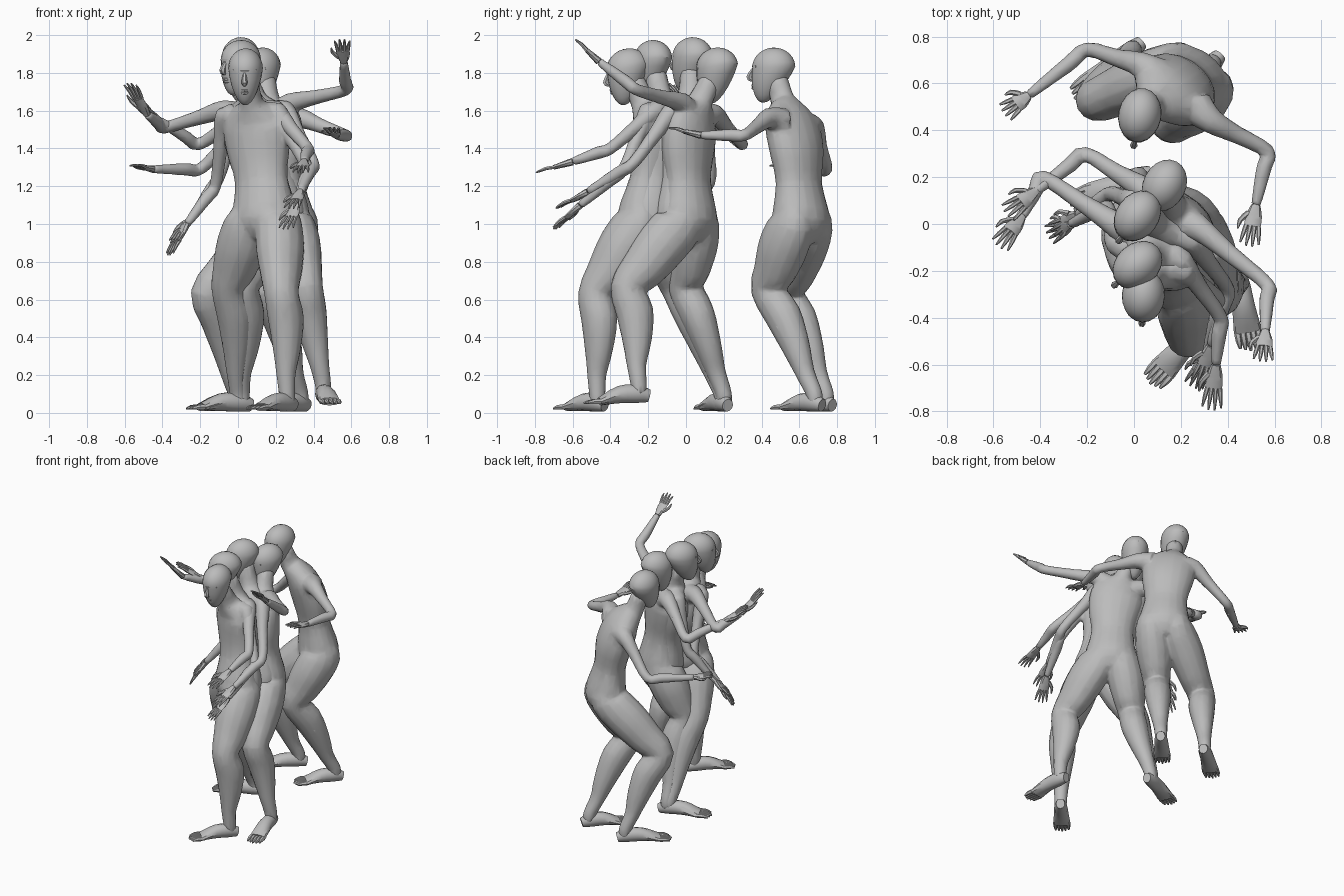
import bpy, bmesh, math
from mathutils import Vector as V, Matrix

cube = bpy.data.objects.get("Cube")
if cube:
    bpy.data.objects.remove(cube)

CLAY = bpy.data.materials.new("clay_grey")
CLAY.use_nodes = True
COLOUR = (0.5, 0.5, 0.5, 1)
CLAY.diffuse_color = COLOUR
CLAY.node_tree.nodes["Principled BSDF"].inputs["Base Color"].default_value = COLOUR
UP = V((0, 0, 1))


def finish(name, bm):
    bmesh.ops.recalc_face_normals(bm, faces=bm.faces)
    mesh = bpy.data.meshes.new(name)
    bm.to_mesh(mesh)
    bm.free()
    mesh.materials.append(CLAY)
    obj = bpy.data.objects.new(name, mesh)
    bpy.context.collection.objects.link(obj)
    bpy.ops.object.select_all(action="DESELECT")
    obj.select_set(True)
    bpy.context.view_layer.objects.active = obj
    bpy.ops.object.shade_smooth_by_angle(angle=math.radians(35))
    return obj


def fuse(obj):
    """Melt overlapping limbs into one skin and reduce it to broad facets."""
    skin = obj.modifiers.new("skin", "REMESH")
    skin.mode = "VOXEL"
    skin.voxel_size = 0.01
    skin.use_smooth_shade = True
    relax = obj.modifiers.new("relax", "SMOOTH")
    relax.iterations = 4
    facets = obj.modifiers.new("facets", "DECIMATE")
    facets.ratio = 0.1


def spline(a, b, c, d, t):
    """Smooth step from b to c."""
    return b + (c - a) * t / 2 + (a * 2 - b * 5 + c * 4 - d) * t**2 / 2 + (b * 3 - a - c * 3 + d) * t**3 / 2


def tube(bm, points, radii, side, sides=12, steps=3):
    """Loft oval rings along a smooth path; radii are (across, deep)."""
    sizes = [V(r) if isinstance(r, tuple) else V((r, r)) for r in radii]
    path = []
    last = len(points) - 1
    for i in range(last):
        ids = [max(i - 1, 0), i, i + 1, min(i + 2, last)]
        for k in range(steps):
            path.append([spline(*[src[j] for j in ids], k / steps) for src in (points, sizes)])
    path.append([points[-1], sizes[-1]])
    rings = []
    for i, (p, r) in enumerate(path):
        t = (path[min(i + 1, len(path) - 1)][0] - path[max(i - 1, 0)][0]).normalized()
        u = (side - t * side.dot(t)).normalized()
        w = t.cross(u)
        angles = [math.tau * k / sides for k in range(sides)]
        rings.append([bm.verts.new(p + u * r.x * math.cos(a) + w * r.y * math.sin(a)) for a in angles])
    for a, b in zip(rings, rings[1:]):
        for k in range(sides):
            n = (k + 1) % sides
            bm.faces.new((a[k], a[n], b[n], b[k]))
    bm.faces.new(rings[0])
    bm.faces.new(rings[-1])


def make_head(name, centre, face):
    # Cranium and jaw, shaped from one ball
    bm = bmesh.new()
    bmesh.ops.create_uvsphere(bm, u_segments=20, v_segments=14, radius=1)
    for v in bm.verts:
        x, y, z = v.co
        low = max(0, -z)
        v.co = (x * 0.092 * (1 - 0.2 * low), y * 0.116 * (1 - 0.25 * low) - 0.065 * low,
                z * (0.185 if z < 0 else 0.104))
    # Nose, lips and brow
    side = V((1, 0, 0))
    tube(bm, [V((0, -0.108, 0.0)), V((0, -0.135, -0.045)), V((0, -0.118, -0.065))],
         [0.008, 0.016, 0.008], side, 6)
    for z in (-0.092, -0.106):
        tube(bm, [V((x, -0.117 + abs(x) * 0.5, z)) for x in (-0.03, 0, 0.03)],
             [0.004, 0.009, 0.004], UP, 6)
    tube(bm, [V((x, -0.106 + abs(x) * 0.4, 0.008)) for x in (-0.06, 0, 0.06)],
         [0.006, 0.012, 0.006], UP, 6)
    back = -face.normalized()
    right = back.cross(UP).normalized()
    turn = Matrix((right, back, right.cross(back))).transposed().to_4x4()
    bm.transform(Matrix.Translation(centre) @ turn)
    finish(name, bm)


def add_arm(body, root, shoulder, elbow, wrist):
    tube(body, [root, shoulder, shoulder.lerp(elbow, 0.45), elbow, elbow.lerp(wrist, 0.3), wrist],
         [0.08, 0.056, 0.039, 0.032, 0.034, 0.022], (wrist - elbow).cross(elbow - shoulder))


def make_hand(name, wrist, tip):
    # Flat palm, four fingers and a thumb
    bm = bmesh.new()
    across = (tip - wrist).cross(UP).normalized()
    knuckles = wrist.lerp(tip, 0.5)
    tube(bm, [wrist, wrist.lerp(knuckles, 0.5), knuckles],
         [0.02, (0.034, 0.016), (0.036, 0.012)], across, 8)
    reach = tip - knuckles
    for k in (-1.5, -0.5, 0.5, 1.5):
        start = knuckles + across * k * 0.018
        end = start + reach * (1 - 0.12 * abs(k)) + across * k * 0.009
        tube(bm, [start, start.lerp(end, 0.5) + UP * 0.006, end], [0.01, 0.009, 0.004], across, 6, 2)
    thumb = wrist.lerp(knuckles, 0.4) + across * 0.025
    tube(bm, [thumb, thumb + reach * 0.4 + across * 0.03, thumb + reach * 0.8 + across * 0.035],
         [0.013, 0.011, 0.004], across, 6, 2)
    finish(name, bm)


def add_leg(body, hip, knee, ankle, toe):
    # Buttock, thigh, knee, calf and ankle
    ahead = V((toe.x - ankle.x, toe.y - ankle.y, 0)).normalized()
    tube(body, [hip + UP * 0.09, hip, hip.lerp(knee, 0.35), hip.lerp(knee, 0.7), knee,
                knee.lerp(ankle, 0.25) - ahead * 0.025, knee.lerp(ankle, 0.55) - ahead * 0.018,
                knee.lerp(ankle, 0.8), ankle, ankle - UP * 0.05],
         [(0.07, 0.08), (0.11, 0.13), (0.125, 0.138), (0.108, 0.12), 0.092, (0.092, 0.1),
          (0.072, 0.078), 0.052, 0.044, 0.042], ahead.cross(UP), 14)


def make_foot(name, ankle, toe):
    # Wedge-shaped foot with five toes
    bm = bmesh.new()
    ahead = V((toe.x - ankle.x, toe.y - ankle.y, 0)).normalized()
    across = ahead.cross(UP)
    heel = ankle - ahead * 0.055
    heel.z = ankle.z - 0.06
    ball = heel.lerp(toe, 0.76)
    ball.z = toe.z + 0.01
    instep = heel.lerp(toe, 0.45) + UP * 0.025
    tube(bm, [heel, heel.lerp(instep, 0.4) + UP * 0.008, instep, ball],
         [(0.03, 0.034), (0.044, 0.048), (0.049, 0.046), (0.06, 0.022)], across, 12)
    for k in range(-2, 3):
        start = ball + across * k * 0.022
        end = start + ahead * (0.085 - 0.008 * abs(k)) - UP * 0.008
        tube(bm, [start, start.lerp(end, 0.5) + UP * 0.004, end], [0.015, 0.014, 0.006], across, 6, 2)
    finish(name, bm)


def figure(name, head, face, neck, chest, pelvis, right_arm, left_arm, legs):
    head, face, neck, chest, pelvis = map(V, (head, face, neck, chest, pelvis))
    arms = {"right": [V(p) for p in right_arm], "left": [V(p) for p in left_arm]}
    lateral = arms["left"][0] - arms["right"][0]
    lateral.z = 0
    lateral.normalize()
    # Torso from crotch to skull
    body = bmesh.new()
    tube(body, [pelvis - UP * 0.13, pelvis - UP * 0.02, pelvis.lerp(chest, 0.42), pelvis.lerp(chest, 0.8),
                chest.lerp(neck, 0.3), chest.lerp(neck, 0.75), neck, neck.lerp(head, 0.6)],
         [(0.1, 0.08), (0.175, 0.138), (0.145, 0.105), (0.175, 0.118), (0.18, 0.108),
          (0.11, 0.08), (0.06, 0.066), 0.058], lateral, 18)
    for label, joints in arms.items():
        add_arm(body, chest.lerp(joints[0], 0.55) + UP * 0.02, *joints[:3])
        make_hand(f"{name}_{label}_hand", *joints[2:])
    for label, joints in legs.items():
        knee, ankle, toe = map(V, joints)
        offset = lateral * (0.085 if label == "left" else -0.085)
        add_leg(body, pelvis + offset - UP * 0.03, knee, ankle, toe)
        make_foot(f"{name}_{label}_foot", ankle, toe)
    fuse(finish(name + "_body", body))
    make_head(name + "_head", head, face)


# Lead figure, reaching forward and down
figure("lead_figure", (0.04, -0.305, 1.825), (-0.05, -1, -0.25), (0.07, -0.23, 1.65),
       (0.1, -0.14, 1.48), (0.14, -0.22, 1.05),
       [(-0.07, -0.08, 1.57), (-0.12, 0.08, 1.2), (-0.27, 0, 1), (-0.37, -0.05, 0.83)],
       [(0.21, -0.2, 1.59), (0.37, -0.33, 1.29), (0.31, -0.56, 1.1), (0.25, -0.7, 0.97)],
       {"right": [(-0.05, -0.04, 0.66), (0, 0.19, 0.1), (-0.27, 0.08, 0.02)],
        "left": [(0.23, -0.48, 0.63), (0.26, -0.47, 0.1), (0.07, -0.68, 0.02)]})

# Second figure, merged into the first from the waist down
figure("second_figure", (0.015, -0.175, 1.87), (-0.8, -0.7, -0.1), (0.06, -0.14, 1.68),
       (0.09, -0.1, 1.48), (0.15, -0.17, 1.05),
       [(-0.08, 0, 1.6), (-0.39, 0.2, 1.51), (-0.48, 0.03, 1.58), (-0.58, -0.1, 1.75)],
       [(0.2, -0.16, 1.6), (0.37, -0.4, 1.4), (0.35, -0.6, 1.33), (0.33, -0.8, 1.27)], {})

# Third figure, merged into the fourth from the waist down
figure("third_figure", (0.015, 0.035, 1.885), (-0.6, -0.8, -0.05), (0.08, 0.02, 1.68),
       (0.13, 0, 1.48), (0.2, -0.02, 1.05),
       [(0, 0.1, 1.58), (-0.1, 0.13, 1.25), (-0.24, 0.04, 1.04), (-0.35, -0.04, 0.9)],
       [(0.25, -0.07, 1.6), (0.4, -0.28, 1.32), (0.33, -0.52, 1.17), (0.28, -0.69, 1.08)], {})

# Fourth figure, striding with the left arm raised
figure("fourth_figure", (0.13, 0.165, 1.83), (-0.5, -1, -0.2), (0.16, 0.08, 1.66),
       (0.18, 0.01, 1.48), (0.22, 0.015, 1.04),
       [(0.04, 0.15, 1.58), (-0.21, 0.3, 1.42), (-0.42, 0.14, 1.55), (-0.55, 0.04, 1.66)],
       [(0.28, -0.02, 1.64), (0.57, -0.26, 1.71), (0.56, -0.46, 1.86), (0.55, -0.59, 1.98)],
       {"right": [(0.02, 0, 0.66), (0.02, 0.2, 0.1), (-0.25, 0.09, 0.02)],
        "left": [(0.36, -0.31, 0.66), (0.45, -0.25, 0.15), (0.5, -0.54, 0.05)]})

# Rear figure, standing apart with bent knees
figure("rear_figure", (0.025, 0.465, 1.83), (-0.2, -1, -0.05), (0.07, 0.51, 1.66),
       (0.18, 0.58, 1.47), (0.245, 0.61, 1.03),
       [(0.03, 0.68, 1.51), (-0.2, 0.745, 1.29), (-0.45, 0.55, 1.29), (-0.56, 0.47, 1.31)],
       [(0.33, 0.44, 1.56), (0.57, 0.31, 1.47), (0.52, 0.08, 1.47), (0.49, -0.1, 1.51)],
       {"right": [(-0.16, 0.53, 0.63), (-0.01, 0.74, 0.1), (-0.26, 0.53, 0.02)],
        "left": [(0.16, 0.435, 0.65), (0.33, 0.68, 0.1), (0.14, 0.47, 0.02)]})
